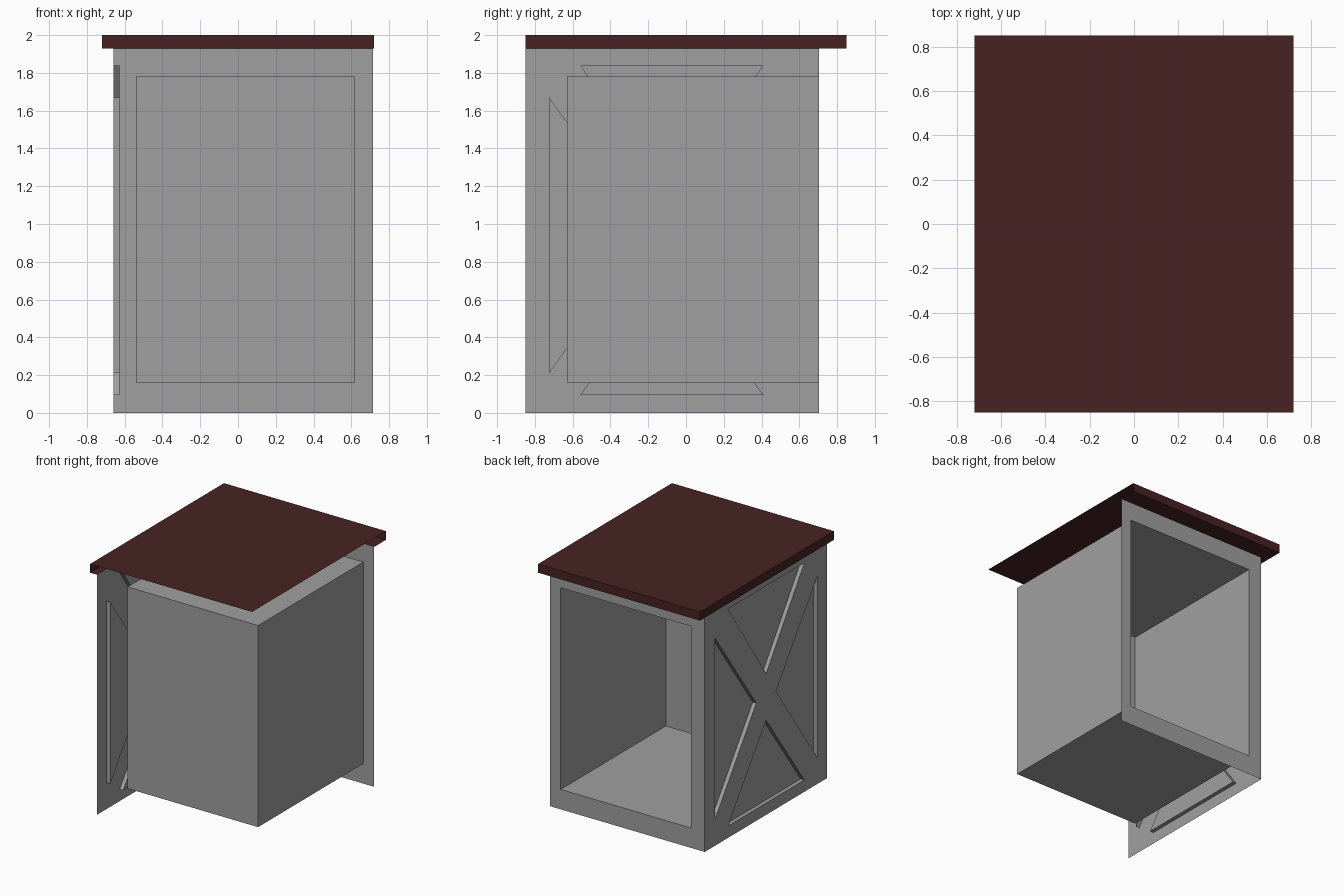
import bpy, bmesh
from mathutils import Vector

cube = bpy.data.objects.get("Cube")
if cube:
    bpy.data.objects.remove(cube, do_unlink=True)


def material(name, rgb):
    m = bpy.data.materials.new(name)
    m.use_nodes = True
    m.diffuse_color = (*rgb, 1)
    m.node_tree.nodes["Principled BSDF"].inputs["Base Color"].default_value = (*rgb, 1)
    return m


grey = material("grey paint", (0.35, 0.35, 0.35))
wood = material("dark red wood", (0.065, 0.016, 0.016))


def finish(name, bm, mat):
    mesh = bpy.data.meshes.new(name)
    bm.to_mesh(mesh)
    bm.free()
    mesh.materials.append(mat)
    obj = bpy.data.objects.new(name, mesh)
    bpy.context.collection.objects.link(obj)
    return obj


def rect(a0, a1, b0, b1):
    return [(a0, b0), (a1, b0), (a1, b1), (a0, b1)]


def recessed_sheet(name, outline, pockets, place, inward):
    """Flat sheet with pockets sunk along the inward vector."""
    bm = bmesh.new()
    inward = Vector(inward)

    def loop(points):
        verts = [bm.verts.new(place(*p)) for p in points]
        edges = [bm.edges.new((v, verts[i - 1])) for i, v in enumerate(verts)]
        return verts, edges

    edges = loop(outline)[1]
    rims = []
    for pocket in pockets:
        verts, rim = loop(pocket)
        rims.append(verts)
        edges += rim
    bmesh.ops.triangle_fill(bm, edges=edges, use_beauty=True, normal=-inward)
    # pocket walls and floors
    for rim in rims:
        floor = [bm.verts.new(v.co + inward) for v in rim]
        for i in range(len(rim)):
            bm.faces.new((rim[i - 1], rim[i], floor[i], floor[i - 1]))
        bm.faces.new(floor)
    bmesh.ops.recalc_face_normals(bm, faces=bm.faces)
    sheet = next(f for f in bm.faces if all(abs((v.co - bm.verts[:][0].co).dot(inward)) < 1e-6 for v in f.verts))
    if sheet.normal.dot(inward) > 0:
        bmesh.ops.reverse_faces(bm, faces=bm.faces)
    return finish(name, bm, grey)


left, right, front, back, height = -0.66, 0.715, -0.85, 0.705, 1.93

# Open back frame with the storage compartment behind it
recessed_sheet("compartment_frame", rect(left, right, 0, height),
               [rect(-0.54, 0.62, 0.16, 1.78)],
               lambda x, z: (x, back, z), (0, -1.335, 0))

# Side panel with four triangular pockets that leave a crossed brace
mid_y, mid_z = -0.075, 0.955
pockets = []
for s in (-1, 1):
    pockets.append([(mid_y + s * 0.65, 0.21), (mid_y + s * 0.65, 1.67), (mid_y + s * 0.125, 0.945)])
    pockets.append([(mid_y - 0.485, 0.9675 + s * 0.8725), (mid_y + 0.485, 0.9675 + s * 0.8725),
                    (mid_y, 0.947 + s * 0.187)])
recessed_sheet("crossed_side_panel", rect(front, back, 0, height), pockets,
               lambda y, z: (left, y, z), (0.032, 0, 0))

# Table top shell: top, two outer edges and the lips under the overhang
bm = bmesh.new()
X, Y, Z = 0.72, 0.85, 2.0


def face(*points):
    bm.faces.new([bm.verts.new(p) for p in points])


face((-X, -Y, Z), (X, -Y, Z), (X, Y, Z), (-X, Y, Z))
face((-X, -Y, height), (-X, -Y, Z), (-X, Y, Z), (-X, Y, height))
face((-X, Y, height), (-X, Y, Z), (X, Y, Z), (X, Y, height))
face((-X, -Y, height), (-X, Y, height), (left, back, height), (left, -Y, height))
face((-X, Y, height), (X, Y, height), (X, back, height), (left, back, height))
bmesh.ops.remove_doubles(bm, verts=bm.verts, dist=1e-4)
finish("table_top", bm, wood)
